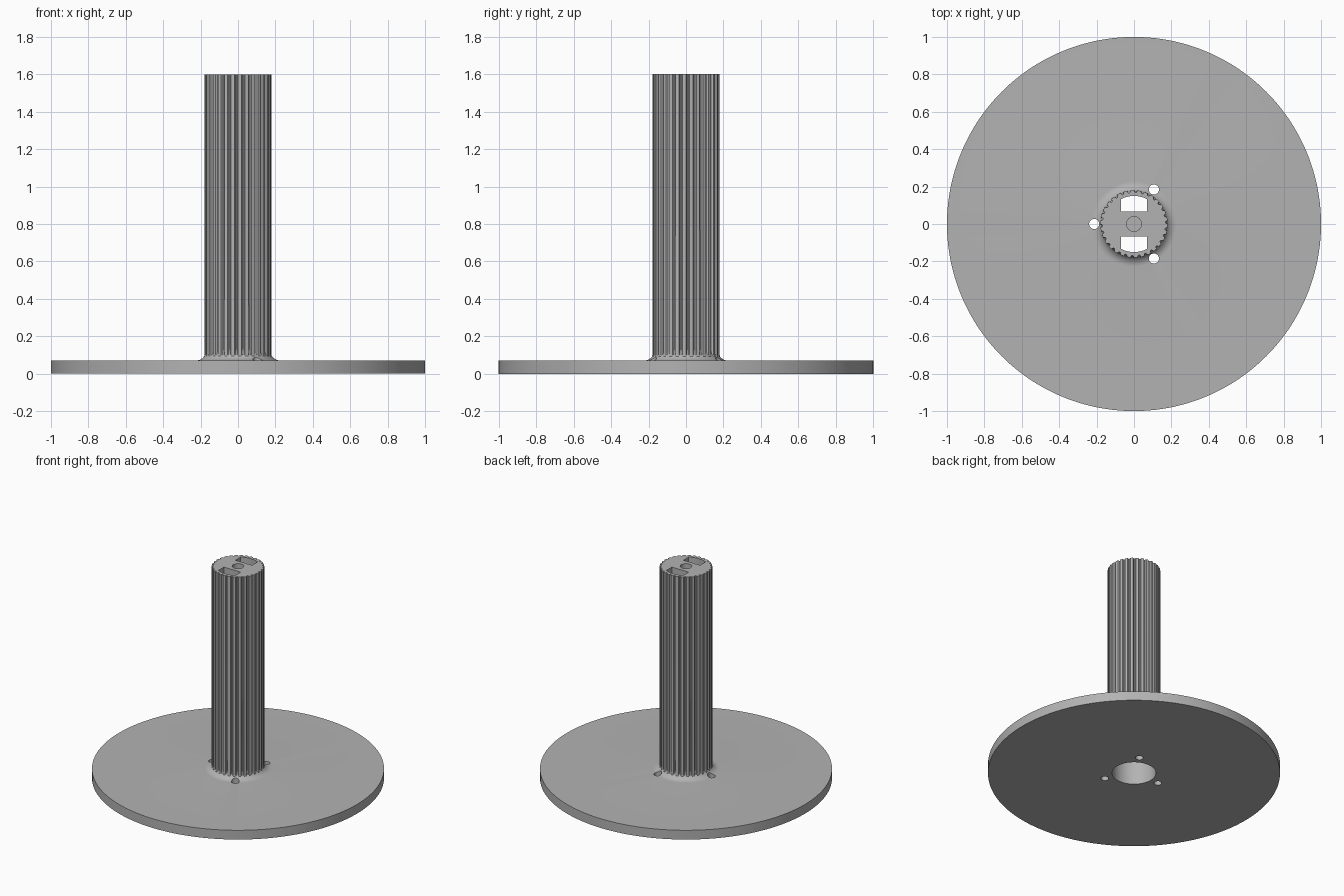
import bpy, bmesh, math
from math import pi, cos, sin, radians

FLUTES, STEPS = 30, 8
N = FLUTES * STEPS
TOP, PLATE_H, CORE_R, FILLET = 1.6, 0.07, 0.168, 0.06
BORE_R, CAP = 0.15, 0.1

cube = bpy.data.objects.get("Cube")
if cube:
    bpy.data.objects.remove(cube, do_unlink=True)

grey = bpy.data.materials.new("plain grey")
grey.use_nodes = True
grey.diffuse_color = (0.45, 0.45, 0.45, 1)
grey.node_tree.nodes["Principled BSDF"].inputs["Base Color"].default_value = grey.diffuse_color


def make_object(name, bm):
    bmesh.ops.recalc_face_normals(bm, faces=bm.faces)
    mesh = bpy.data.meshes.new(name)
    bm.to_mesh(mesh)
    bm.free()
    mesh.materials.append(grey)
    obj = bpy.data.objects.new(name, mesh)
    bpy.context.collection.objects.link(obj)
    return obj


def stack(name, rings):
    """Skin a list of equal rings and cap both ends."""
    bm = bmesh.new()
    loops = [[bm.verts.new(p) for p in ring] for ring in rings]
    for a, b in zip(loops, loops[1:]):
        for i in range(len(a)):
            j = (i + 1) % len(a)
            bm.faces.new((a[i], a[j], b[j], b[i]))
    bm.faces.new(loops[0])
    bm.faces.new(loops[-1])
    return make_object(name, bm)


def prism(name, outline, z0, z1):
    return stack(name, [[(x, y, z) for x, y in outline] for z in (z0, z1)])


def circle(r, n, cx=0, cy=0):
    return [(cx + r * cos(2 * pi * i / n), cy + r * sin(2 * pi * i / n)) for i in range(n)]


def flute_radius(i):
    # flat ridge with a scooped groove over half of each pitch
    t = (i % STEPS) / STEPS
    return 0.18 - 0.013 * max(0, sin(2 * pi * t)) ** 0.7


def ring(radius, z):
    return [(radius(i) * cos(2 * pi * i / N), radius(i) * sin(2 * pi * i / N), z) for i in range(N)]


# Round base plate, flared foot and fluted column as one solid
rings = [ring(lambda i: 1, 0), ring(lambda i: 1, PLATE_H)]
for k in range(13):
    a = radians(90 * k / 12)
    flare = CORE_R + FILLET * (1 - sin(a))
    z = PLATE_H + FILLET * (1 - cos(a))
    rings.append(ring(lambda i: max(flare, flute_radius(i)), z))
rings.append(ring(flute_radius, TOP))
stand = stack("fluted_stand", rings)

# Cutters: bore, blind centre hole, two drive slots, three screw holes
cutters = [prism("bore_cutter", circle(BORE_R, 96), -0.1, TOP - CAP),
           prism("centre_hole_cutter", circle(0.04, 32), TOP - CAP / 2, TOP + 0.1)]
for side in (1, -1):
    arc = [(BORE_R * sin(a), side * BORE_R * cos(a))
           for a in (math.asin(0.07 / BORE_R) * k / 6 for k in range(-6, 7))]
    outline = [(-0.07, side * 0.068)] + arc + [(0.07, side * 0.068)]
    cutters.append(prism("slot_cutter", outline, TOP - CAP - 0.05, TOP + 0.1))
for deg in (60, 180, 300):
    a = radians(deg)
    cutters.append(prism("screw_hole_cutter", circle(0.027, 32, 0.213 * cos(a), 0.213 * sin(a)), -0.1, 0.15))

for cutter in cutters:
    mod = stand.modifiers.new(cutter.name, "BOOLEAN")
    mod.operation, mod.solver, mod.object = "DIFFERENCE", "EXACT", cutter
bpy.ops.object.select_all(action="DESELECT")
bpy.context.view_layer.objects.active = stand
stand.select_set(True)
for mod in list(stand.modifiers):
    bpy.ops.object.modifier_apply(modifier=mod.name)
for cutter in cutters:
    bpy.data.objects.remove(cutter, do_unlink=True)
bpy.ops.object.shade_smooth_by_angle(angle=radians(25))
